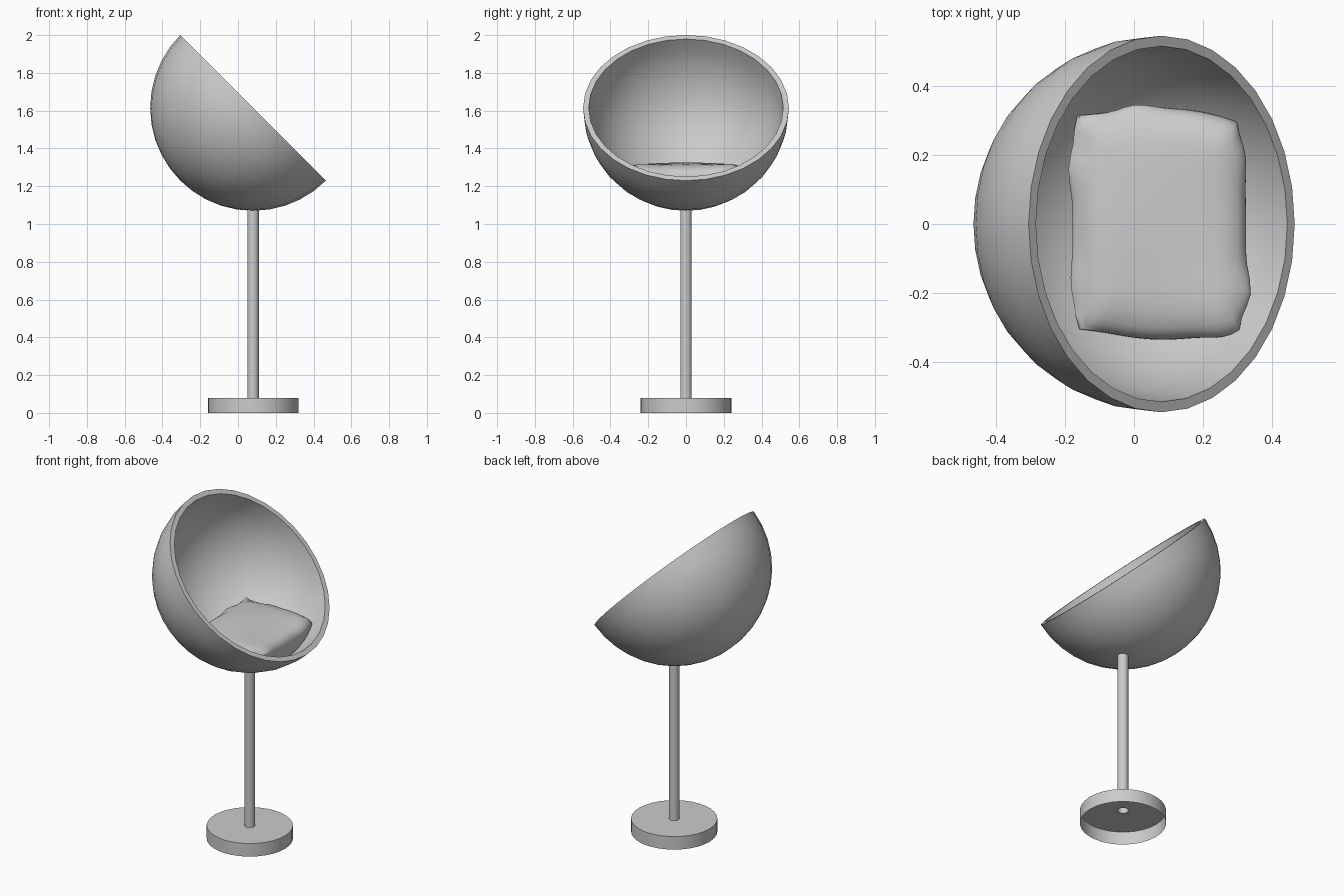
import bpy, bmesh, math
from mathutils import Matrix, Vector

if "Cube" in bpy.data.objects:
    bpy.data.objects.remove(bpy.data.objects["Cube"])

CX = 0.08                              # shared axis of base, pole and bowl
BOWL_C = Vector((CX, 0, 1.615))
R_OUT, R_IN = 0.545, 0.515


def finish(name, bm, angle=40):
    bmesh.ops.remove_doubles(bm, verts=bm.verts, dist=1e-5)
    bmesh.ops.recalc_face_normals(bm, faces=bm.faces)
    me = bpy.data.meshes.new(name)
    bm.to_mesh(me)
    bm.free()
    ob = bpy.data.objects.new(name, me)
    bpy.context.collection.objects.link(ob)
    bpy.ops.object.select_all(action='DESELECT')
    bpy.context.view_layer.objects.active = ob
    ob.select_set(True)
    bpy.ops.object.shade_smooth_by_angle(angle=math.radians(angle))
    return ob


def lathe(name, profile, segs, matrix):
    """Spin an (r, z) profile around local z."""
    bm = bmesh.new()
    verts = [bm.verts.new((r, 0, z)) for r, z in profile]
    edges = [bm.edges.new(p) for p in zip(verts, verts[1:])]
    bmesh.ops.spin(bm, geom=verts + edges, cent=(0, 0, 0), axis=(0, 0, 1),
                   angle=math.tau, steps=segs)
    bm.transform(matrix)
    return finish(name, bm)


# Base disc (open underneath) and pole
axis = Matrix.Translation((CX, 0, 0))
lathe("base", [(0.24, 0), (0.24, 0.08), (0.03, 0.08)], 32, axis)
lathe("pole", [(0.03, 0.08), (0.03, 1.075)], 32, axis)


# Tilted hemispherical bowl with a flat rim
def arc(r, n=10):
    return [(r * math.sin(i * math.pi / 2 / n), -r * math.cos(i * math.pi / 2 / n))
            for i in range(n + 1)]


lathe("bowl_seat", arc(R_OUT) + arc(R_IN)[::-1], 32,
      Matrix.Translation(BOWL_C) @ Matrix.Rotation(math.radians(45), 4, 'Y'))

# Cushion: soft rounded block with crumpled seam corners, resting in the bowl
EARS = [(-0.19, 0.16, 0.035), (-0.13, 0.28, 0.025), (0.0, 0.35, 0.02),
        (0.35, -0.19, 0.045), (0.26, -0.30, 0.02), (-0.18, -0.17, 0.02),
        (0.32, 0.19, 0.015), (-0.13, -0.27, 0.015)]
bm = bmesh.new()
bmesh.ops.create_cube(bm, size=2)
bmesh.ops.subdivide_edges(bm, edges=bm.edges, cuts=15, use_grid_fill=True)
for v in bm.verts:
    u, t, w = v.co
    edge = max(abs(u), abs(t))
    inset = 1 - 0.10 * w ** 4
    x = 0.085 + 0.24 * u * math.sqrt(1 - 0.22 * t * t) * inset
    y = 0.335 * t * math.sqrt(1 - 0.22 * u * u) * inset
    z = 1.22 + 0.1 * w * (1 - 0.2 * edge ** 8)
    if w > 0:                          # gentle dents on top
        z += 0.006 * math.sin(9 * x + 2) * math.cos(8 * y) * w
    # pull seam outward and up at the crumples
    if edge > 0.8:
        out = Vector((x - CX, y)).normalized()
        for ex, ey, amt in EARS:
            d2 = (x - ex) ** 2 + (y - ey) ** 2
            f = amt * math.exp(-d2 / 0.004) * max(0, 1 - abs(w - 0.5))
            x += out.x * f
            y += out.y * f
            z += 0.7 * f
        if u < -0.99:                  # seam lip along the back edge
            x -= 0.025 * math.exp(-((w - 0.5) / 0.3) ** 2)
    p = Vector((x, y, z)) - BOWL_C
    lim = R_IN - 0.004
    if p.length > lim:                 # keep it on the bowl's inner surface
        p.z = -math.sqrt(max(0, lim ** 2 - p.x ** 2 - p.y ** 2))
    v.co = BOWL_C + p
finish("cushion", bm, 60)
